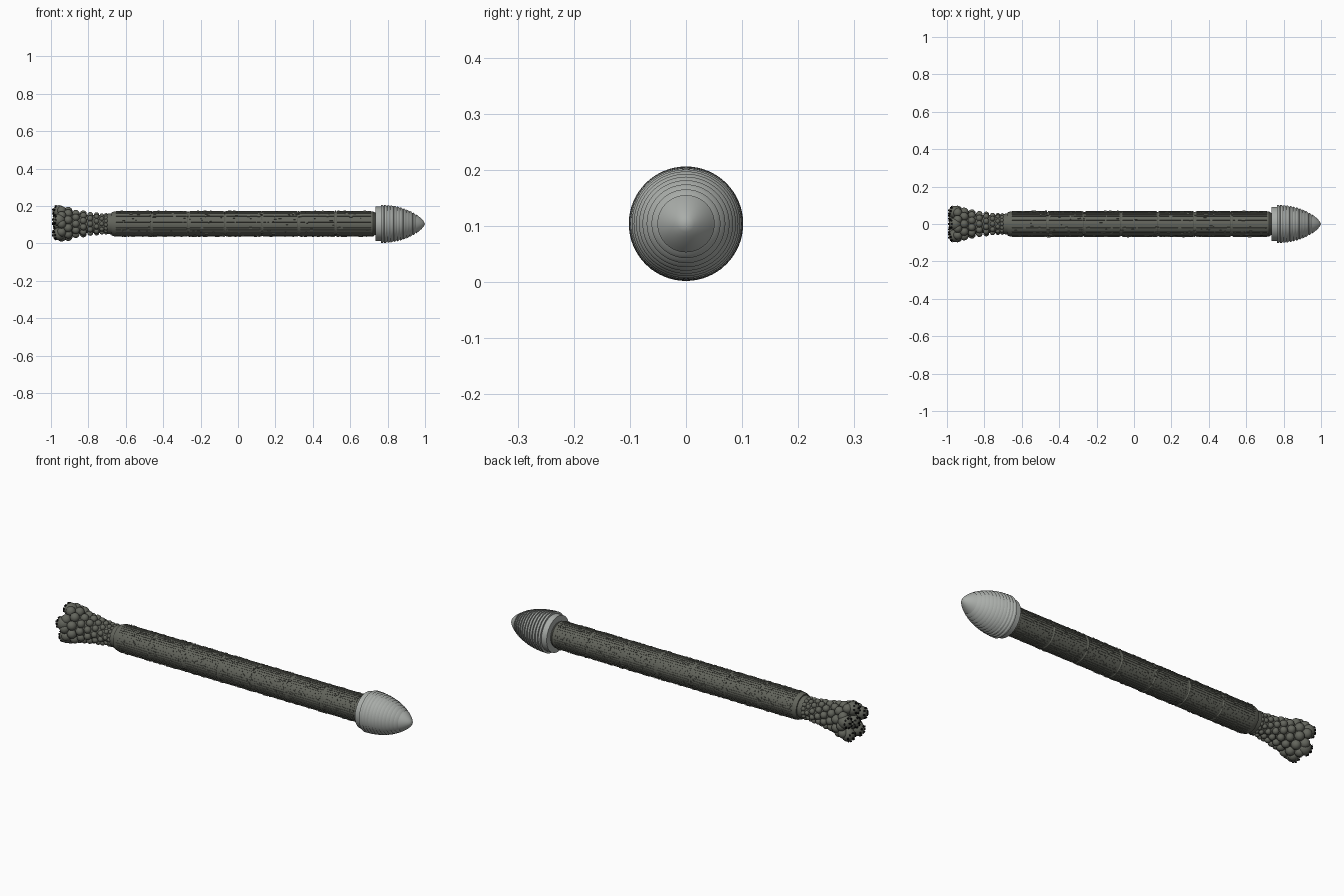
import bpy, bmesh, math, random
from mathutils import Matrix, Vector

cube = bpy.data.objects.get("Cube")
if cube:
    bpy.data.objects.remove(cube)
random.seed(4)
AXIS = 0.104


def material(name, color):
    m = bpy.data.materials.new(name)
    m.use_nodes = True
    m.diffuse_color = (*color, 1)
    m.node_tree.nodes["Principled BSDF"].inputs["Base Color"].default_value = (*color, 1)
    return m


HULL = material("dark olive grey", (0.125, 0.13, 0.108))
NOSE = material("pale grey", (0.4, 0.42, 0.4))
BLACK = material("nozzle black", (0.006, 0.006, 0.006))


def finish(name, bm, mat, smooth=True):
    bmesh.ops.recalc_face_normals(bm, faces=bm.faces)
    me = bpy.data.meshes.new(name)
    bm.to_mesh(me)
    bm.free()
    ob = bpy.data.objects.new(name, me)
    bpy.context.collection.objects.link(ob)
    me.materials.append(mat)
    if smooth:
        bpy.ops.object.select_all(action="DESELECT")
        ob.select_set(True)
        bpy.context.view_layer.objects.active = ob
        bpy.ops.object.shade_smooth_by_angle(angle=math.radians(30))
    return ob


def lathe(name, profile, mat, segs=48):
    """Revolve (x, radius) points around the long axis."""
    bm = bmesh.new()
    vs = [bm.verts.new((x, 0, AXIS + r)) for x, r in profile]
    edges = [bm.edges.new(p) for p in zip(vs, vs[1:])]
    bmesh.ops.spin(bm, geom=vs + edges, cent=(0, 0, AXIS), axis=(1, 0, 0),
                   angle=math.tau, steps=segs, use_merge=True)
    bmesh.ops.remove_doubles(bm, verts=bm.verts, dist=1e-5)
    return finish(name, bm, mat)


def polar(x, r, a):
    return Vector((x, r * math.cos(a), AXIS + r * math.sin(a)))


def add_ball(bm, pos, r):
    bmesh.ops.create_uvsphere(bm, u_segments=20, v_segments=12, radius=r,
                              matrix=Matrix.Translation(pos))


# Main hull: long tube with shallow seams and end collars
hull = [(-0.70, 0), (-0.70, 0.054), (-0.675, 0.056), (-0.675, 0.062), (-0.66, 0.067)]
for i in range(1, 7):
    x = -0.66 + i * 0.197
    hull += [(x - 0.006, 0.067), (x - 0.003, 0.065), (x + 0.003, 0.065), (x + 0.006, 0.067)]
hull += [(0.722, 0.067), (0.732, 0.06), (0.745, 0.06), (0.745, 0)]
lathe("main_hull", hull, HULL)

# Long thin ribs along the hull
bm = bmesh.new()
for i in range(36):
    a = math.tau * i / 36
    for j in range(7):
        m = (Matrix.Translation(polar(-0.5615 + j * 0.197, 0.067, a)) @ Matrix.Rotation(a, 4, "X")
             @ Matrix.Diagonal((0.18, 0.003, 0.006, 1)))
        bmesh.ops.create_cube(bm, size=1, matrix=m)
finish("hull_ribs", bm, HULL, False)

# Small surface boxes scattered over the hull
bm = bmesh.new()
for i in range(700):
    a = random.uniform(0, math.tau)
    size = (random.uniform(0.004, 0.018), random.uniform(0.006, 0.008), random.uniform(0.003, 0.008), 1)
    m = (Matrix.Translation(polar(random.uniform(-0.64, 0.71), 0.067, a))
         @ Matrix.Rotation(a, 4, "X") @ Matrix.Diagonal(size))
    bmesh.ops.create_cube(bm, size=1, matrix=m)
finish("hull_details", bm, HULL, False)

# Nose: collar, then overlapping shells that shrink towards a smooth tip
lathe("nose_collar", [(0.735, 0), (0.735, 0.092), (0.767, 0.092), (0.767, 0)], NOSE)


def nose_radius(x):
    t = (x - 0.765) / 0.235
    return 0.102 * max(0, 1 - t ** 2.1) ** 0.72


ridges = [(0.765, 0)]
steps = 11
for i in range(steps):
    x = 0.765 + i * 0.017
    ridges += [(x, nose_radius(x)), (x + 0.008, nose_radius(x + 0.008) - 0.0005),
               (x + 0.016, nose_radius(x + 0.017) - 0.006)]
for i in range(7):
    x = 0.952 + 0.048 * i / 6
    ridges.append((x, nose_radius(x)))
lathe("ridged_nose", ridges, NOSE, 64)

# Tail: tapered core wrapped in rings of balls that grow to the rear
lathe("tail_core", [(-0.69, 0), (-0.69, 0.048), (-0.80, 0.048), (-0.93, 0.066),
                    (-0.955, 0.06), (-0.955, 0)], HULL, 32)
RINGS = [(-0.705, 0.047, 0.011), (-0.728, 0.047, 0.012), (-0.756, 0.048, 0.014),
         (-0.790, 0.050, 0.016), (-0.827, 0.054, 0.018), (-0.867, 0.058, 0.020),
         (-0.908, 0.068, 0.023), (-0.943, 0.074, 0.024)]
bm = bmesh.new()
for k, (x, ring, r) in enumerate(RINGS):
    n = 5 * round(math.pi * ring / r / 5)
    for i in range(n):
        add_ball(bm, polar(x, ring, math.tau * (i + k % 2 / 2) / n + math.pi / 2), r)
finish("tail_balls", bm, HULL)

# Engine pods: five around one, each with a cluster of nozzles
pods = [polar(-0.957, 0, 0)] + [polar(-0.957, 0.066, math.pi / 2 + math.tau * i / 5) for i in range(5)]
bm, nozzles = bmesh.new(), bmesh.new()
for pod in pods:
    add_ball(bm, pod, 0.034)
    outward = pod - Vector((0, 0, AXIS))
    outward.x = 0
    aim = (Vector((-1, 0, 0)) + outward * 5).normalized()
    turn = aim.to_track_quat("Z", "Y").to_matrix().to_4x4()
    for i in range(9):
        tilt = 0 if i == 8 else 0.75
        m = (Matrix.Translation(pod) @ turn @ Matrix.Rotation(math.tau * i / 8, 4, "Z")
             @ Matrix.Rotation(tilt, 4, "Y") @ Matrix.Translation((0, 0, 0.034)))
        bmesh.ops.create_cone(nozzles, cap_ends=True, segments=12, radius1=0.004,
                              radius2=0.0055, depth=0.009, matrix=m)
finish("engine_pods", bm, HULL)
finish("engine_nozzles", nozzles, BLACK)
